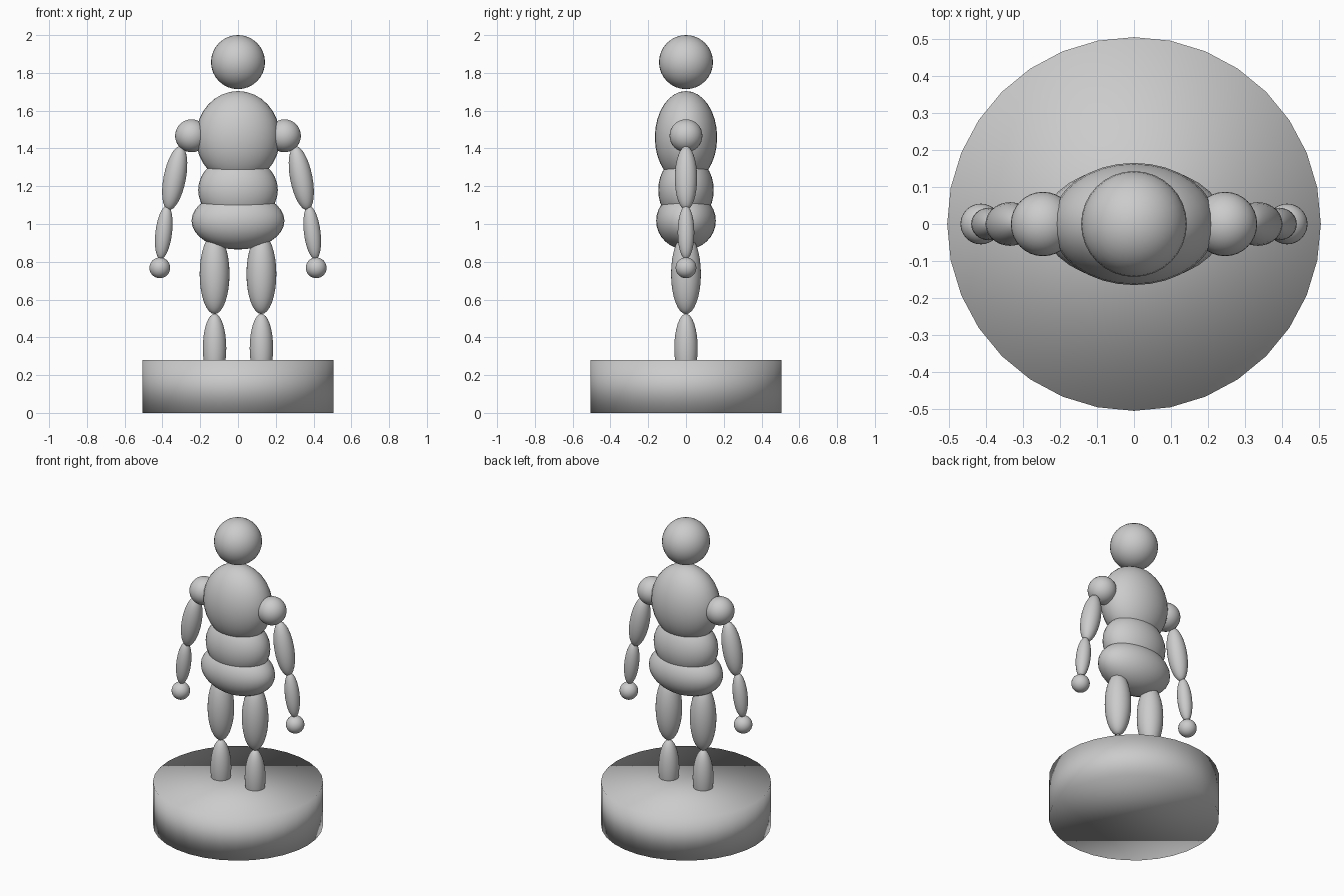
import bpy
from math import radians

if "Cube" in bpy.data.objects:
    bpy.data.objects.remove(bpy.data.objects["Cube"])


def ellipsoid(name, loc, radii, tilt=0.0):
    """Smooth ball stretched to the given radii, tilted in the front plane."""
    bpy.ops.mesh.primitive_uv_sphere_add(segments=32, ring_count=16, radius=1, location=loc,
                                         rotation=(0, radians(tilt), 0))
    ob = bpy.context.object
    ob.name = name
    ob.scale = radii
    bpy.ops.object.shade_smooth()
    return ob


# Round pedestal, shaded smooth all over
bpy.ops.mesh.primitive_cylinder_add(vertices=32, radius=0.505, depth=0.281,
                                    location=(0, 0, 0.1405))
bpy.context.object.name = "pedestal"
bpy.ops.object.shade_smooth()

# Head and torso
ellipsoid("head", (0, 0, 1.857), (0.143, 0.143, 0.143))
ellipsoid("chest", (0, 0, 1.459), (0.223, 0.165, 0.245))
ellipsoid("abdomen", (0, 0, 1.18), (0.211, 0.147, 0.183))
ellipsoid("pelvis", (0, 0, 1.017), (0.246, 0.158, 0.152))

# Limbs, mirrored left and right: name, x, z, thickness, half length, tilt
limbs = [
    ("shoulder", 0.246, 1.467, 0.087, 0.087, 0),
    ("upper_arm", 0.335, 1.243, 0.059, 0.172, -11),
    ("forearm", 0.393, 0.955, 0.044, 0.142, -7),
    ("hand", 0.414, 0.768, 0.055, 0.055, 0),
    ("thigh", 0.124, 0.735, 0.079, 0.212, 0),
    ("shin", 0.124, 0.343, 0.062, 0.182, 0),
]
for side, suffix in ((-1, "left"), (1, "right")):
    for name, x, z, r, half, tilt in limbs:
        ellipsoid(f"{name}_{suffix}", (side * x, 0, z), (r, r, half), side * tilt)
